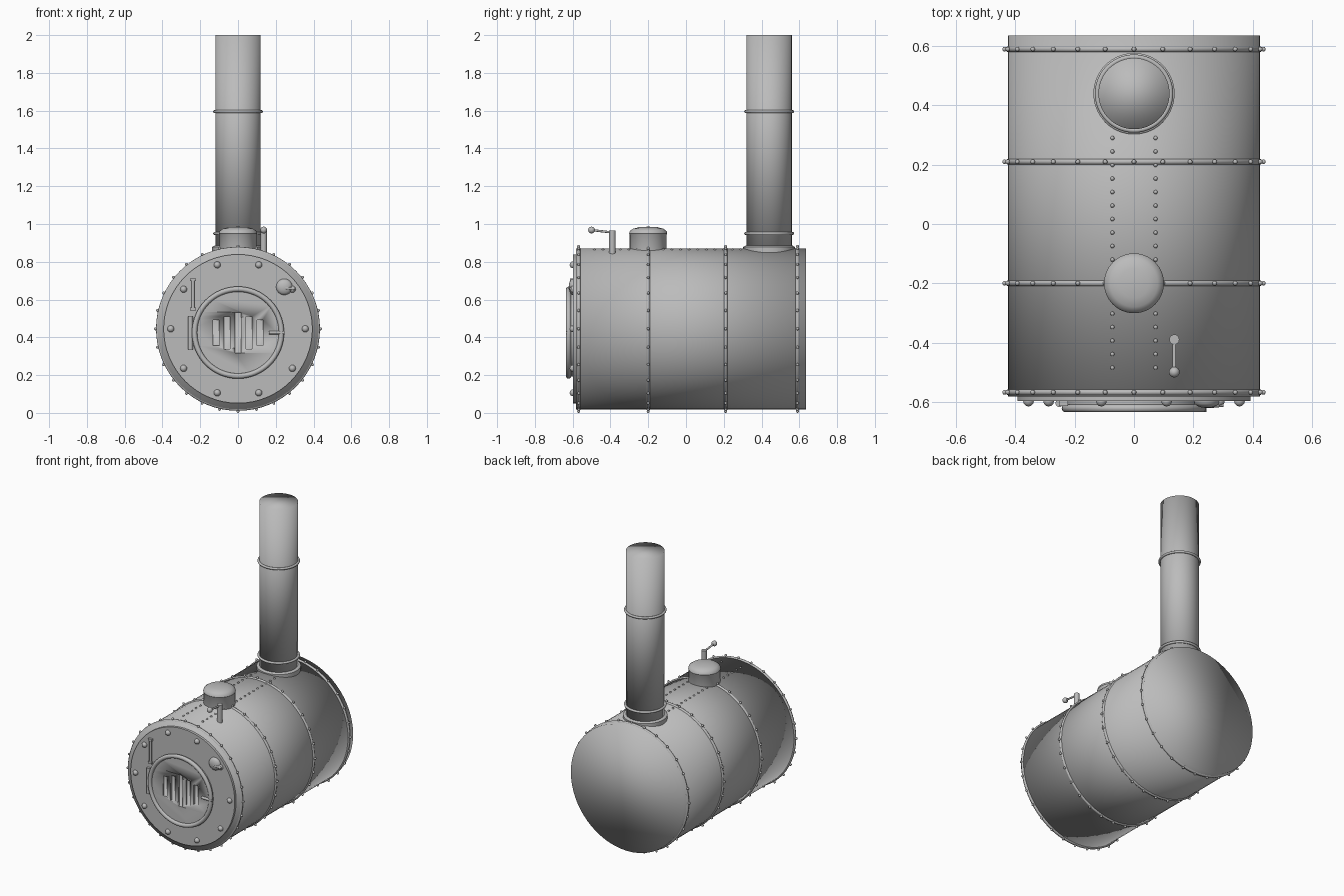
import bpy, bmesh, math
from mathutils import Vector, Matrix

if "Cube" in bpy.data.objects:
    bpy.data.objects.remove(bpy.data.objects["Cube"])

steel = bpy.data.materials.new("grey steel")
steel.diffuse_color = (0.50, 0.50, 0.50, 1)
steel.use_nodes = True
steel.node_tree.nodes["Principled BSDF"].inputs["Base Color"].default_value = steel.diffuse_color
CZ, R = 0.445, 0.426          # boiler axis height and radius
DOOR_Z = 0.425


def finish(bm, name, angle=None):
    """Turn a bmesh into a smooth object; angle keeps sharper edges hard."""
    me = bpy.data.meshes.new(name)
    bm.to_mesh(me)
    bm.free()
    for p in me.polygons:
        p.use_smooth = True
    me.materials.append(steel)
    ob = bpy.data.objects.new(name, me)
    bpy.context.collection.objects.link(ob)
    if angle:
        bpy.context.view_layer.objects.active = ob
        ob.select_set(True)
        bpy.ops.object.shade_smooth_by_angle(angle=math.radians(angle))
        ob.select_set(False)
    return ob


def rod(bm, a, b, r, seg=16):
    a, b = Vector(a), Vector(b)
    d = b - a
    m = Matrix.Translation((a + b) / 2) @ d.to_track_quat('Z', 'Y').to_matrix().to_4x4()
    bmesh.ops.create_cone(bm, cap_ends=True, segments=seg, radius1=r, radius2=r,
                          depth=d.length, matrix=m)


def ball(bm, p, r, u=12, v=8):
    bmesh.ops.create_uvsphere(bm, u_segments=u, v_segments=v, radius=r,
                              matrix=Matrix.Translation(p))


def box(bm, c, size):
    bmesh.ops.create_cube(bm, size=1, matrix=Matrix.Translation(c) @ Matrix.Diagonal((*size, 1)))


def lathe(bm, profile, centre, along_y=False, seg=64, closed=False):
    """Spin (radius, height) points about z, or about -y when along_y."""
    m = Matrix.Translation(centre)
    if along_y:
        m = m @ Matrix.Rotation(math.pi / 2, 4, 'X')
    rings = []
    for r, h in profile:
        if r == 0:
            rings.append([bm.verts.new(m @ Vector((0, 0, h)))] * seg)
        else:
            rings.append([bm.verts.new(m @ Vector((r * math.cos(t), r * math.sin(t), h)))
                          for t in (2 * math.pi * i / seg for i in range(seg))])
    n = len(rings)
    for k in range(n if closed else n - 1):
        lo, hi = rings[k], rings[(k + 1) % n]
        for i in range(seg):
            j = (i + 1) % seg
            bm.faces.new(list(dict.fromkeys((lo[i], lo[j], hi[j], hi[i]))))
    bmesh.ops.recalc_face_normals(bm, faces=bm.faces[:])


def torus(name, centre, r, t, along_y=False):
    bm = bmesh.new()
    prof = [(r + t * math.cos(a), t * math.sin(a)) for a in (math.pi * k / 5 for k in range(10))]
    lathe(bm, prof, centre, along_y, closed=True)
    return finish(bm, name)


# Boiler barrel, smooth across its end caps
bm = bmesh.new()
rod(bm, (0, -0.582, CZ), (0, 0.636, CZ), R, 64)
finish(bm, "boiler_barrel")

# Boiler bands with rivets
bm = bmesh.new()
for i, y in enumerate((-0.568, -0.2, 0.21, 0.59)):
    torus(f"boiler_band_{i + 1}", (0, y, CZ), R - 0.002, 0.010, True)
    for k in range(28):
        a = 2 * math.pi * k / 28
        ball(bm, (0.437 * math.sin(a), y, CZ + 0.437 * math.cos(a)), 0.008, 10, 6)
finish(bm, "band_rivets")

# Twin rivet rows along the top
bm = bmesh.new()
for s in (-1, 1):
    for k in range(18):
        ball(bm, (s * 0.073, -0.485 + k * 0.0456, CZ + 0.42), 0.007, 10, 6)
finish(bm, "top_rivets")

# Front plate and its bolts
bm = bmesh.new()
rod(bm, (0, -0.56, CZ), (0, -0.598, CZ), 0.394, 64)
finish(bm, "front_plate", 30)
bm = bmesh.new()
for k in range(10):
    a = 2 * math.pi * k / 10
    ball(bm, (0.356 * math.cos(a), -0.598, CZ + 0.356 * math.sin(a)), 0.018)
finish(bm, "front_bolts")

# Round fire door with vent slots
bm = bmesh.new()
rod(bm, (0, -0.59, DOOR_Z), (0, -0.622, DOOR_Z), 0.232, 64)
door = finish(bm, "fire_door", 30)
bm = bmesh.new()
for x, h in ((-0.116, 0.135), (-0.058, 0.172), (0, 0.215), (0.058, 0.172), (0.116, 0.135)):
    box(bm, (x, -0.625, DOOR_Z), (0.032, 0.03, h))
cutter = finish(bm, "slot_cutter")
cutter.hide_render = True
cutter.hide_viewport = True
cut = door.modifiers.new("slots", 'BOOLEAN')
cut.operation, cut.object, cut.solver = 'DIFFERENCE', cutter, 'EXACT'
torus("door_rim", (0, -0.622, DOOR_Z), 0.230, 0.014, True)

# Door latch
bm = bmesh.new()
rod(bm, (0.165, -0.626, DOOR_Z), (0.245, -0.626, DOOR_Z), 0.009)
finish(bm, "door_latch", 30)

# Door hinge and the lever above it
bm = bmesh.new()
rod(bm, (-0.252, -0.605, 0.335), (-0.252, -0.605, 0.51), 0.013)
for z in (0.37, 0.47):
    box(bm, (-0.235, -0.606, z), (0.04, 0.012, 0.025))
finish(bm, "door_hinge", 30)
bm = bmesh.new()
rod(bm, (-0.238, -0.606, 0.545), (-0.238, -0.606, 0.71), 0.008)
for z in (0.55, 0.705):
    box(bm, (-0.238, -0.604, z), (0.03, 0.02, 0.014))
finish(bm, "side_lever", 30)

# Valve knob on the front plate
bm = bmesh.new()
lathe(bm, [(0.043, 0), (0.041, 0.008), (0.032, 0.016), (0.017, 0.021), (0, 0.023)],
      (0.245, -0.598, 0.667), True, 32)
rod(bm, (0.25, -0.615, 0.66), (0.302, -0.61, 0.657), 0.007)
finish(bm, "valve_knob", 50)

# Chimney, collar and rings
bm = bmesh.new()
rod(bm, (0, 0.44, 0.84), (0, 0.44, 2.0), 0.12, 64)
finish(bm, "chimney")
bm = bmesh.new()
lathe(bm, [(0, 0.83), (0.137, 0.83), (0.137, 0.878), (0.125, 0.885), (0, 0.885)], (0, 0.44, 0))
finish(bm, "chimney_collar", 40)
for i, z in enumerate((0.95, 1.595)):
    torus(f"chimney_ring_{i + 1}", (0, 0.44, z), 0.124, 0.008)

# Steam dome
bm = bmesh.new()
lathe(bm, [(0, 0.82), (0.098, 0.82), (0.098, 0.945), (0.101, 0.949), (0.097, 0.963),
           (0.08, 0.975), (0.05, 0.983), (0, 0.986)], (0, -0.2, 0))
finish(bm, "steam_dome", 50)

# Whistle post with ball-ended lever
bm = bmesh.new()
rod(bm, (0.136, -0.39, 0.835), (0.136, -0.39, 0.965), 0.017, 20)
rod(bm, (0.136, -0.39, 0.955), (0.136, -0.5, 0.968), 0.006)
ball(bm, (0.136, -0.5, 0.968), 0.018, 16, 10)
finish(bm, "whistle", 40)
